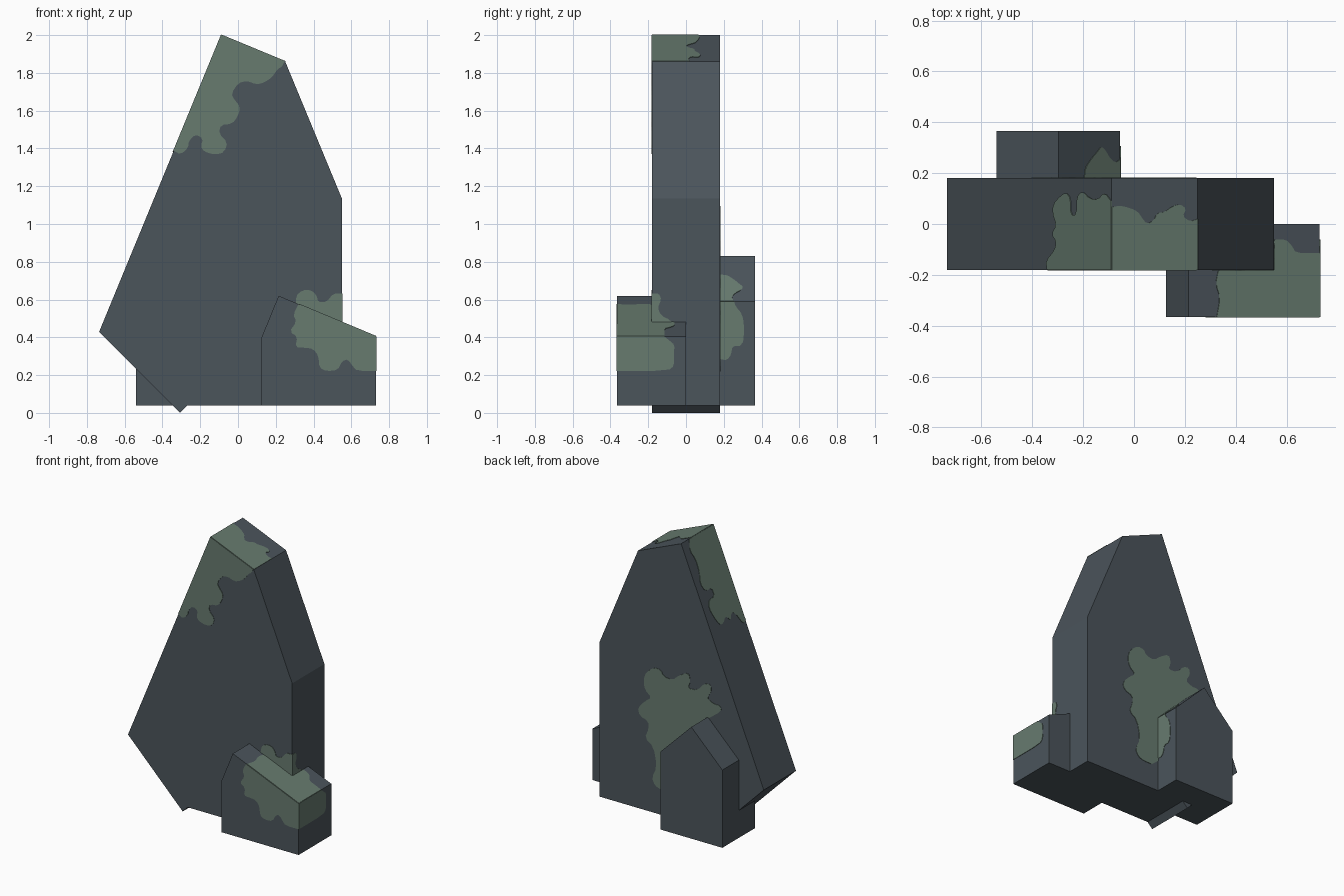
import bpy, bmesh
from mathutils import Vector


def material(name, rgb):
    m = bpy.data.materials.new(name)
    m.diffuse_color = (*rgb, 1)
    return m


STONE = material("slate_stone", (0.070, 0.089, 0.105))
MOSS = material("moss_green", (0.136, 0.198, 0.159))


def prism(name, points, direction, mat):
    """Extrude a flat outline along a direction into a closed solid."""
    bm = bmesh.new()
    face = bm.faces.new([bm.verts.new(p) for p in points])
    out = bmesh.ops.extrude_face_region(bm, geom=[face], use_keep_orig=True)
    verts = [g for g in out["geom"] if isinstance(g, bmesh.types.BMVert)]
    bmesh.ops.translate(bm, verts=verts, vec=direction)
    bmesh.ops.recalc_face_normals(bm, faces=bm.faces[:])
    mesh = bpy.data.meshes.new(name)
    bm.to_mesh(mesh)
    bm.free()
    mesh.materials.append(mat)
    obj = bpy.data.objects.new(name, mesh)
    bpy.context.collection.objects.link(obj)
    return obj


def rock(name, profile, y0, y1):
    prism(name, [(x, y0, z) for x, z in profile], Vector((0, y1 - y0, 0)), STONE)


def rounded(path):
    """Round an open path by corner cutting, keeping its ends."""
    out = [path[0]]
    for (ax, ay), (bx, by) in zip(path, path[1:]):
        out += [(ax * .75 + bx * .25, ay * .75 + by * .25),
                (ax * .25 + bx * .75, ay * .25 + by * .75)]
    return out + [path[-1]]


def moss(name, place, normal, wavy, corners):
    """Thin plate on a rock face: wavy free edge, straight corners."""
    n = Vector(normal).normalized()
    pts = [Vector(place(a, b)) - n * 0.002 for a, b in rounded(wavy) + corners]
    prism(name, pts, n * 0.005, MOSS)


# Mappings from patch coordinates to faces
def at_y(y):
    return lambda x, z: (x, y, z)


def at_x(x):
    return lambda y, z: (x, y, z)


def on_slope(p, q):
    """Sloped face through profile points p and q, addressed by x and y."""
    k = (q[1] - p[1]) / (q[0] - p[0])
    return (lambda x, y: (x, y, p[1] + k * (x - p[0]))), (-k, 0, 1)


# Rocks: leaning slab, front boulder, gabled back boulder
LEFT, PEAK, SHOULDER = (-.735, .43), (-.088, 2.0), (.25, 1.86)
rock("standing_slab", [LEFT, PEAK, SHOULDER, (.55, 1.135), (.55, .04),
                       (-.268, .04), (-.307, 0)], -.18, .18)
F_TOP, F_EAVE = (.215, .62), (.73, .405)
rock("front_boulder", [(.125, .04), (.125, .40), F_TOP, F_EAVE, (.73, .04)], -.365, 0)
B_TOP, B_EAVE = (-.297, .83), (-.055, .59)
rock("back_boulder", [(-.54, .04), (-.54, .59), B_TOP, B_EAVE, (-.055, .04)], 0, .365)

# Moss around the slab peak
moss("peak_moss_front", at_y(-.18), (0, -1, 0),
     [(.246, 1.862), (.235, 1.835), (.21, 1.82), (.18, 1.777), (.14, 1.75), (.10, 1.738),
      (.045, 1.758), (0, 1.745), (-.035, 1.69), (-.02, 1.66), (.012, 1.62), (.002, 1.575),
      (-.03, 1.53), (-.09, 1.525), (-.102, 1.48), (-.055, 1.432), (-.072, 1.38),
      (-.12, 1.366), (-.18, 1.383), (-.197, 1.411), (-.185, 1.452), (-.225, 1.475),
      (-.26, 1.44), (-.265, 1.40), (-.305, 1.368), (-.34, 1.388)],
     [PEAK])
moss("peak_moss_left", *on_slope(LEFT, PEAK),
     [(-.34, -.18), (-.345, -.145), (-.312, -.106), (-.303, -.07), (-.322, -.04),
      (-.303, -.004), (-.318, .04), (-.316, .078), (-.29, .108), (-.265, .125),
      (-.247, .10), (-.247, .036), (-.224, .036), (-.224, .106), (-.2, .13),
      (-.173, .10), (-.14, .096), (-.114, .125), (-.088, .09)],
     [(-.088, -.18)])
moss("peak_moss_top", *on_slope(PEAK, SHOULDER),
     [(-.088, .067), (-.055, .072), (-.016, .063), (.016, .047), (.03, .024), (.05, 0),
      (.077, .014), (.09, .043), (.12, .047), (.15, .07), (.18, .078), (.205, .06),
      (.19, .03), (.22, .01), (.25, .02)],
     [(.25, -.18), (-.088, -.18)])

# Moss on the front boulder and the slab behind it
moss("front_moss_slab", at_y(-.18), (0, -1, 0),
     [(.305, .55), (.307, .62), (.34, .65), (.39, .65), (.417, .62), (.425, .586),
      (.468, .586), (.505, .633), (.55, .633)],
     [(.55, .45)])
moss("front_moss_slab_side", at_x(.55), (1, 0, 0),
     [(-.18, .633), (-.143, .633), (-.130, .6), (-.15, .557), (-.132, .515),
      (-.085, .493), (-.06, .46)],
     [(-.18, .46)])
moss("front_moss_face", at_y(-.365), (0, -1, 0),
     [(.32, .576), (.292, .52), (.31, .483), (.272, .43), (.315, .403), (.303, .348),
      (.35, .345), (.397, .34), (.426, .302), (.43, .24), (.468, .221), (.528, .226),
      (.55, .272), (.58, .285), (.61, .244), (.63, .223), (.73, .223)],
     [F_EAVE])
moss("front_moss_end", at_x(.73), (1, 0, 0),
     [(-.365, .223), (-.095, .223), (-.062, .25), (-.065, .31), (-.06, .36),
      (-.09, .385), (-.115, .405)],
     [(-.365, .405)])
moss("front_moss_top", *on_slope(F_TOP, F_EAVE),
     [(.325, -.365), (.338, -.29), (.32, -.235), (.333, -.17), (.54, -.17), (.54, -.06),
      (.596, -.06), (.62, -.085), (.635, -.115), (.73, -.115)],
     [(.73, -.365)])

# Moss on the slab back and the back boulder's right side
moss("back_moss_slab", at_y(.18), (0, 1, 0),
     [(.0, .22), (.07, .22), (.115, .235), (.14, .285), (.1, .372), (.125, .506),
      (.195, .553), (.165, .62), (.165, .675), (.235, .698), (.25, .75), (.19, .815),
      (.14, .85), (.195, .892), (.205, .96), (.185, 1.02), (.12, 1.07), (.066, 1.065),
      (.05, 1.027), (-.02, 1.017), (-.067, 1.06), (-.147, 1.108), (-.163, 1.043),
      (-.14, .993), (-.216, .998), (-.27, 1.06), (-.32, 1.068), (-.328, 1.017),
      (-.29, .965), (-.34, .936), (-.398, .937), (-.405, .9), (-.30, .82)],
     [(-.2, .6), (-.1, .3)])
moss("back_moss_slope", *on_slope(B_TOP, B_EAVE),
     [(-.197, .18), (-.193, .22), (-.17, .255), (-.145, .285), (-.13, .305), (-.11, .285),
      (-.1, .263), (-.075, .24), (-.055, .255)],
     [(-.055, .18)])
moss("back_moss_side", at_x(-.055), (1, 0, 0),
     [(.255, .59), (.262, .565), (.3, .52), (.309, .44), (.3, .355), (.245, .355),
      (.24, .31), (.217, .278), (.18, .285)],
     [(.18, .59)])
